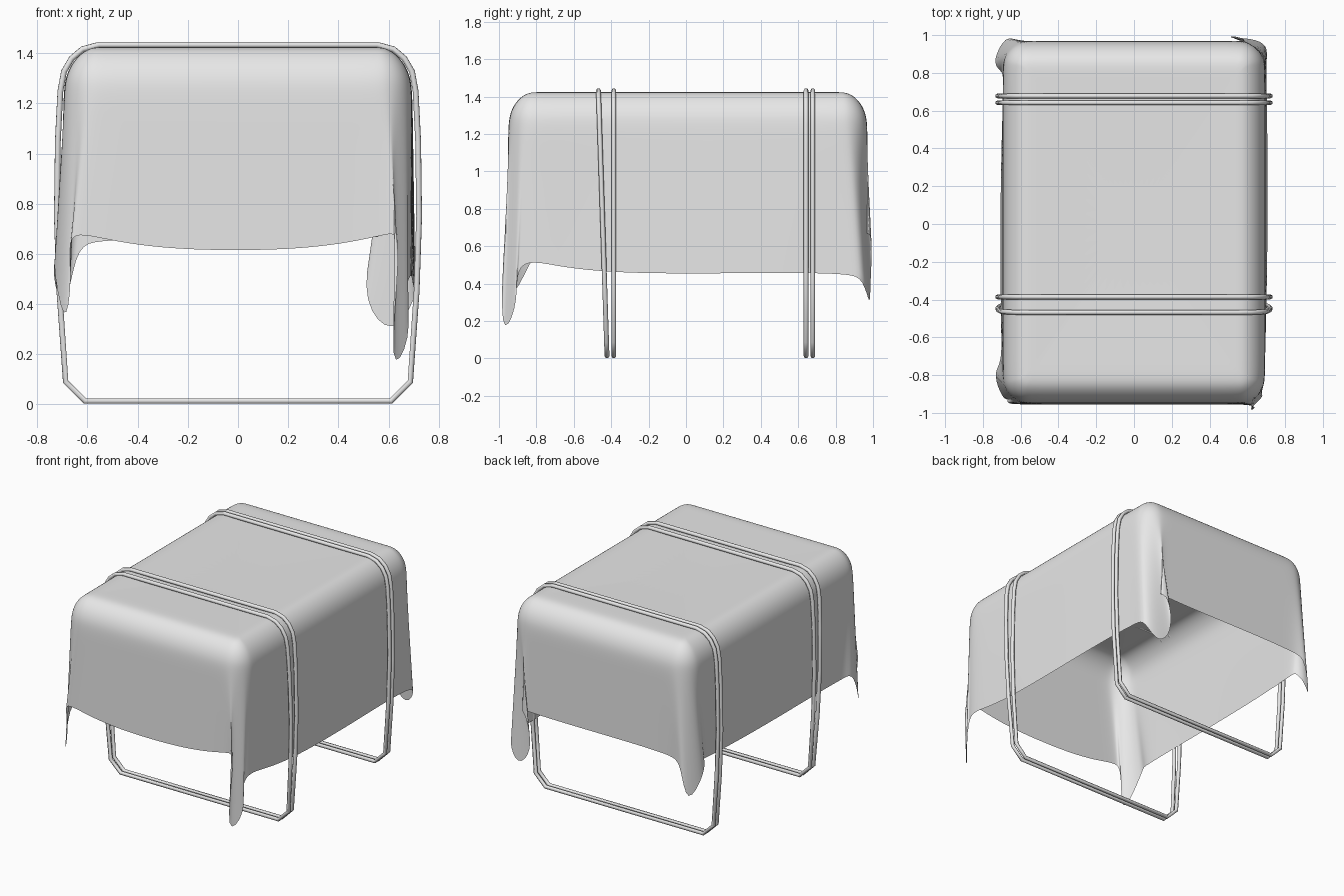
import bpy, bmesh, math
from mathutils import Vector

cube = bpy.data.objects.get("Cube")
if cube:
    bpy.data.objects.remove(cube, do_unlink=True)

grey = bpy.data.materials.new("plain_grey")
grey.use_nodes = True
grey.diffuse_color = (0.8, 0.8, 0.8, 1)
grey.node_tree.nodes["Principled BSDF"].inputs["Base Color"].default_value = grey.diffuse_color

CORE_X, FRONT, BACK = 0.555, -0.81, 0.83      # flat area of the covered load
ROUND, DROP, TOP = 0.14, 0.18, 1.425          # rounded shoulder of the cover


def add_object(name, mesh):
    obj = bpy.data.objects.new(name, mesh)
    bpy.context.collection.objects.link(obj)
    mesh.materials.clear()
    mesh.materials.append(grey)
    return obj


# Hanging corner folds, counterclockwise from the front: core corner, first angle, hem points
corners = [
    (Vector((CORE_X, FRONT)), -90,
     [(.60, -.955, .68), (.66, -.97, .69), (.59, -1.0, .07), (.70, -.90, .27), (.66, -.91, .45), (.69, -.86, .53)]),
    (Vector((CORE_X, BACK)), 0,
     [(.70, .87, .45), (.71, .95, .43), (.62, .985, .26), (.49, .985, .40), (.53, 1.0, .66), (.62, .965, .67)]),
    (Vector((-CORE_X, BACK)), 90,
     [(-.58, .965, .65), (-.65, .985, .62), (-.69, .98, .32), (-.75, .86, .54), (-.71, .81, .62), (-.69, .80, .60)]),
    (Vector((-CORE_X, FRONT)), 180,
     [(-.70, -.74, .58), (-.75, -.79, .62), (-.69, -.94, .27), (-.66, -.92, .50), (-.68, -.95, .67), (-.62, -.955, .68)]),
]
hem_heights = [0.455, 0.66, 0.59, 0.615]      # side following each corner
SIDE_STEPS = 10

# Each column is (core point, outward direction, hem point)
columns = []
for i, (core, start, hems) in enumerate(corners):
    for j, hem in enumerate(hems):
        a = math.radians(start + 90 * j / (len(hems) - 1))
        columns.append((core, Vector((math.cos(a), math.sin(a))), Vector(hem)))
    next_core, next_start, next_hems = corners[(i + 1) % 4]
    a = math.radians(next_start)
    normal = Vector((math.cos(a), math.sin(a)))
    first, last = Vector(hems[-1]), Vector(next_hems[0])
    for j in range(1, SIDE_STEPS):
        s = j / SIDE_STEPS
        hem = first.lerp(last, s)
        hem.z = hem_heights[i] + (hem.z - hem_heights[i]) * abs(2 * s - 1) ** 2.5
        hem.x += normal.x * 0.012 * math.sin(math.pi * s)
        columns.append((core.lerp(next_core, s), normal, hem))


def top_ring(scale):
    ring = []
    for core, normal, _ in columns:
        p = (core + normal * 0.025) * scale
        ring.append((p.x, p.y, TOP - 0.012 * (1 - scale)))
    return ring


def shoulder(core, normal, degrees):
    a = math.radians(degrees)
    p = core + normal * ROUND * math.sin(a)
    return Vector((p.x, p.y, TOP - DROP * (1 - math.cos(a))))


# Draped cover: flat top, rounded shoulder, walls running to the hem
rings = [top_ring(s) for s in (0.3, 0.65, 0.9, 1)]
for degrees in (30, 50, 70, 90):
    rings.append([shoulder(c, n, degrees) for c, n, _ in columns])
for t in (0.2, 0.4, 0.6, 0.8, 1):
    rings.append([shoulder(c, n, 90).lerp(h, t) for c, n, h in columns])

bm = bmesh.new()
rows = [[bm.verts.new(p) for p in ring] for ring in rings]
bm.faces.new(rows[0])
count = len(columns)
for upper, lower in zip(rows, rows[1:]):
    for k in range(count):
        m = (k + 1) % count
        bm.faces.new((upper[k], lower[k], lower[m], upper[m]))
bmesh.ops.recalc_face_normals(bm, faces=bm.faces)
if rows and bm.faces[:][0].normal.z < 0:
    bmesh.ops.reverse_faces(bm, faces=bm.faces)
for face in bm.faces:
    face.smooth = True
mesh = bpy.data.meshes.new("draped_cover")
bm.to_mesh(mesh)
bm.free()
cover = add_object("draped_cover", mesh)
smooth = cover.modifiers.new("soft_cloth", "SUBSURF")
smooth.levels = smooth.render_levels = 2

# Rope loops: half outline in x and z, mirrored to close the loop
RADIUS = 0.013
half = [(0.61, RADIUS), (0.687, 0.09), (0.712, 0.45), (0.722, 0.75), (0.718, 1.05)]
for degrees in (90, 65, 45, 25, 0):
    a = math.radians(degrees)
    half.append((CORE_X + (ROUND + RADIUS) * math.sin(a),
                 TOP + 0.004 - DROP + (DROP + 0.004) * math.cos(a)))
outline = half + [(-x, z) for x, z in reversed(half)]


def rope(name, y_bottom, y_top):
    curve = bpy.data.curves.new(name + "_path", "CURVE")
    curve.dimensions = "3D"
    curve.bevel_depth = RADIUS
    curve.bevel_resolution = 1
    spline = curve.splines.new("POLY")
    spline.points.add(len(outline) - 1)
    spline.use_cyclic_u = True
    for point, (x, z) in zip(spline.points, outline):
        point.co = (x, y_bottom + (y_top - y_bottom) * z / TOP, z, 1)
    path = bpy.data.objects.new(name + "_path", curve)
    bpy.context.collection.objects.link(path)
    bpy.context.view_layer.update()
    evaluated = path.evaluated_get(bpy.context.evaluated_depsgraph_get())
    tube = bpy.data.meshes.new_from_object(evaluated)
    bpy.data.objects.remove(path, do_unlink=True)
    tube.name = name
    add_object(name, tube)


rope("front_rope_outer", -0.422, -0.468)
rope("front_rope_inner", -0.386, -0.386)
rope("back_rope_inner", 0.642, 0.642)
rope("back_rope_outer", 0.678, 0.678)
